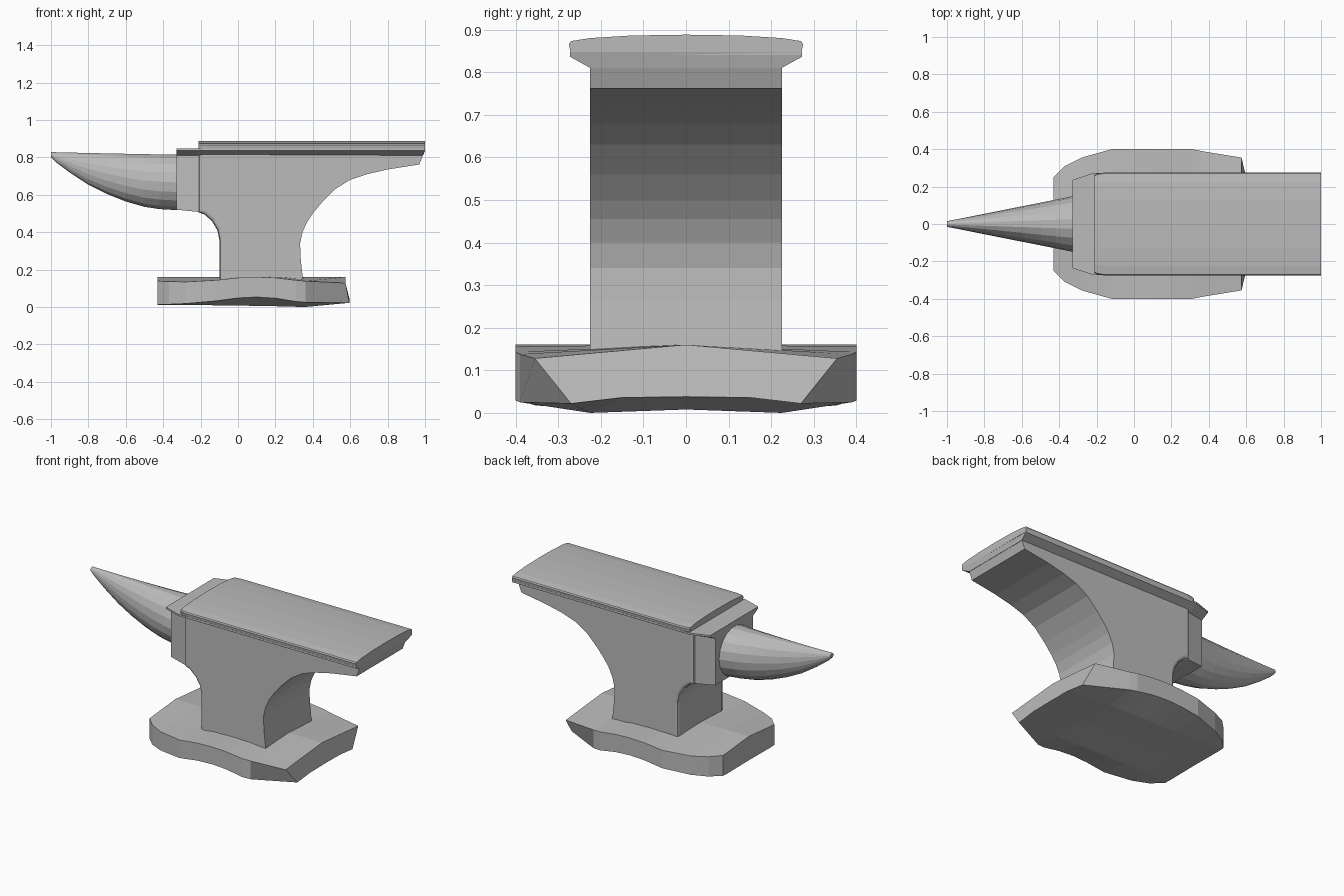
import bpy, bmesh, math

steel = bpy.data.materials.new("steel_grey")
steel.diffuse_color = (0.5, 0.5, 0.5, 1)


def loft(name, rings, bevel_rule=None):
    """Skin equal-length closed rings and cap both ends."""
    bm = bmesh.new()
    rows = [[bm.verts.new(p) for p in r] for r in rings]
    n = len(rows[0])
    for a, b in zip(rows, rows[1:]):
        for i in range(n):
            j = (i + 1) % n
            bm.faces.new((a[i], a[j], b[j], b[i]))
    bm.faces.new(rows[0])
    bm.faces.new(rows[-1])
    bmesh.ops.recalc_face_normals(bm, faces=bm.faces)
    if bevel_rule:
        edges = [e for e in bm.edges if bevel_rule(e)]
        bmesh.ops.bevel(bm, geom=edges, offset=0.018, segments=2,
                        profile=0.5, affect='EDGES')
    me = bpy.data.meshes.new(name)
    bm.to_mesh(me)
    bm.free()
    me.materials.append(steel)
    ob = bpy.data.objects.new(name, me)
    bpy.context.collection.objects.link(ob)
    return ob


def mirror(half):
    """Close a half section of (y, z) points whose ends lie on y = 0."""
    return half + [(-y, z) for y, z in half[-2:0:-1]]


# Body: waist and heel profile, with rounded edges on the horn side
profile = [(-0.10, 0.12), (-0.10, 0.36), (-0.11, 0.41), (-0.14, 0.46),
           (-0.18, 0.495), (-0.21, 0.505), (-0.21, 0.815), (0.99, 0.815),
           (0.97, 0.762), (0.80, 0.735), (0.69, 0.71), (0.60, 0.68),
           (0.52, 0.63), (0.45, 0.56), (0.40, 0.50), (0.37, 0.455),
           (0.345, 0.40), (0.332, 0.34), (0.335, 0.26), (0.35, 0.12)]


def horn_side(e):
    a, b = e.verts
    return (abs(a.co.y - b.co.y) < 0.01 and max(a.co.x, b.co.x) < -0.09
            and len(e.link_faces) == 2)


loft("body", [[(x, y, z) for x, z in profile] for y in (-0.225, 0.225)], horn_side)

# Flared flange under the face, and the step in front of it
flange = [(-0.33, 0.185, 0.235), (-0.22, 0.215, 0.272), (0.99, 0.225, 0.272)]
loft("flange", [[(x, -lo, 0.81), (x + (0.01 if x > 0.9 else 0), -hi, 0.836),
                 (x + (0.01 if x > 0.9 else 0), -hi, 0.847),
                 (x + (0.01 if x > 0.9 else 0), hi, 0.847),
                 (x + (0.01 if x > 0.9 else 0), hi, 0.836), (x, lo, 0.81)]
                for x, lo, hi in flange])

# Face plate: slightly crowned top, clipped corners toward the horn
crown = mirror([(0, 0.84), (0.27, 0.84), (0.275, 0.866), (0.27, 0.873),
                (0.225, 0.88), (0.13, 0.886), (0, 0.888)])
loft("face_plate", [[(x, y * s, z) for y, z in crown]
                    for x, s in ((-0.21, 0.95), (-0.20, 0.975), (-0.16, 1), (1.0, 1))])

# Shoulder block between the body and the horn
loft("shoulder", [[(x, -w, b), (x, w, b), (x, w, 0.82), (x, -w, 0.82)]
                  for x, w, b in ((-0.33, 0.185, 0.52), (-0.18, 0.215, 0.505))])

# Horn: elliptical sections with a straight top and curved underside
horn = [(-1.0, 0.80), (-0.975, 0.775), (-0.90, 0.718), (-0.80, 0.652),
        (-0.70, 0.602), (-0.60, 0.562), (-0.50, 0.533), (-0.42, 0.521), (-0.32, 0.515)]
rings = []
for x, bottom in horn:
    t = (x + 1) / 0.68
    top, w = 0.828 - 0.012 * t, 0.015 + 0.135 * t
    mid, h = (top + bottom) / 2, (top - bottom) / 2
    rings.append([(x, w * math.cos(a), mid + h * math.sin(a))
                  for a in (math.tau * i / 18 for i in range(18))])
loft("horn", rings)

# Base: stations of x, half width, top edge, bottom edge, foot, underside centre
stations = [(-0.43, 0.25, 0.138, 0.012, 0.010, 0.012),
            (-0.37, 0.31, 0.136, 0.014, 0.010, 0.012),
            (-0.28, 0.355, 0.134, 0.018, 0.010, 0.012),
            (-0.12, 0.40, 0.143, 0.032, 0.009, 0.011),
            (0.00, 0.40, 0.156, 0.048, 0.007, 0.010),
            (0.10, 0.40, 0.160, 0.053, 0.006, 0.009),
            (0.20, 0.40, 0.156, 0.047, 0.004, 0.008),
            (0.31, 0.40, 0.143, 0.029, 0.001, 0.008),
            (0.36, 0.39, 0.138, 0.025, 0.000, 0.008)]
base = []
for x, w, top, low, foot, centre in stations:
    f = min(0.225, w * 0.85)
    sec = mirror([(0, 0.16), (w, top), (w, low), (f, foot), (0, centre)])
    base.append([(x, y, z) for y, z in sec])
end = [(0.575, 0, 0.16), (0.575, 0.355, 0.128), (0.595, 0.27, 0.022),
       (0.597, 0.15, 0.036), (0.597, 0, 0.038)]
base.append(end + [(x, -y, z) for x, y, z in end[-2:0:-1]])
loft("base", base)
